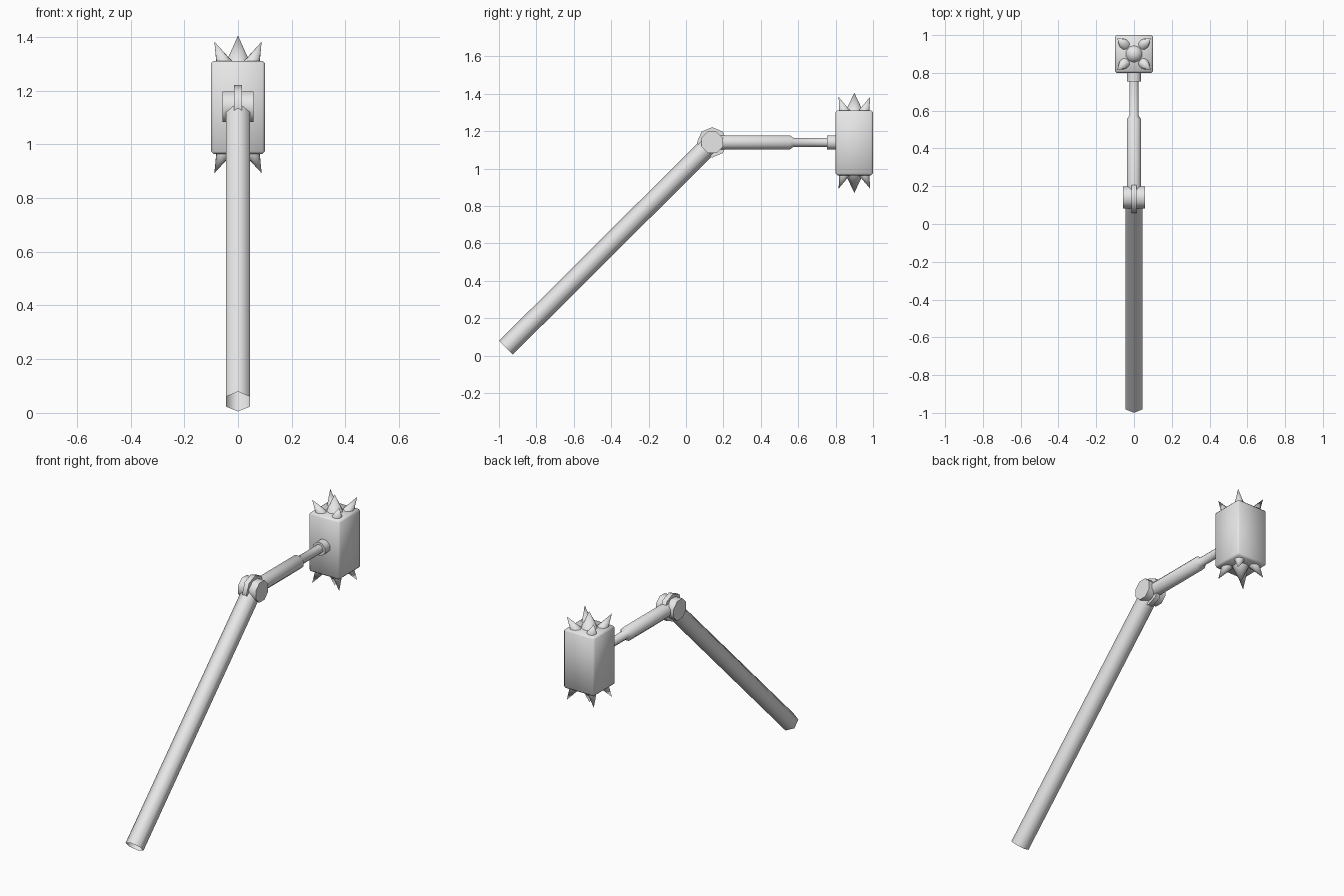
import bpy, bmesh, math
from mathutils import Vector, Matrix

if "Cube" in bpy.data.objects:
    bpy.data.objects.remove(bpy.data.objects["Cube"], do_unlink=True)

# Single plain grey
GREY = (0.8, 0.8, 0.8, 1.0)
mat = bpy.data.materials.new("light grey")
mat.use_nodes = True
mat.diffuse_color = GREY
mat.node_tree.nodes["Principled BSDF"].inputs["Base Color"].default_value = GREY


def finish(name, bm, angle=65):
    bmesh.ops.recalc_face_normals(bm, faces=bm.faces)
    me = bpy.data.meshes.new(name)
    bm.to_mesh(me)
    bm.free()
    ob = bpy.data.objects.new(name, me)
    bpy.context.collection.objects.link(ob)
    me.materials.append(mat)
    bpy.ops.object.select_all(action='DESELECT')
    ob.select_set(True)
    bpy.context.view_layer.objects.active = ob
    bpy.ops.object.shade_smooth_by_angle(angle=math.radians(angle))
    return ob


def lathe(name, start, direction, profile, sides, side_ref, turn=0.0,
          cap_start=True, cap_end=True):
    """Rings of (distance, radius) along a line; side_ref sets the first corner."""
    d = Vector(direction).normalized()
    u = Vector(side_ref)
    u = (u - d * u.dot(d)).normalized()
    v = d.cross(u)
    bm = bmesh.new()
    rings = []
    for dist, r in profile:
        c = Vector(start) + d * dist
        if r == 0:
            rings.append([bm.verts.new(c)] * sides)
            continue
        ring = []
        for i in range(sides):
            a = 2 * math.pi * i / sides + turn
            ring.append(bm.verts.new(c + (u * math.cos(a) + v * math.sin(a)) * r))
        rings.append(ring)
    for a, b in zip(rings, rings[1:]):
        for i in range(sides):
            j = (i + 1) % sides
            quad = [a[i], a[j], b[j], b[i]]
            bm.faces.new(list(dict.fromkeys(quad)))
    if cap_start:
        bm.faces.new(rings[0][::-1])
    if cap_end and profile[-1][1] > 0:
        bm.faces.new(rings[-1])
    return finish(name, bm)


JOINT = Vector((0, 0.14, 1.14))
HALF = math.pi / 8

# Long hexagonal handle, open at the lower end
foot = Vector((0, -0.963, 0.042))
top = Vector((0, 0.115, 1.115))
lathe("handle", foot, top - foot, [(0, 0.052), ((top - foot).length, 0.052)],
      6, (0, -1, 1), cap_start=False)

# Elbow: thin octagonal plate with a wider pin through it
lathe("joint_plate", JOINT - Vector((0.014, 0, 0)), (1, 0, 0),
      [(0, 0.081), (0.028, 0.081)], 8, (0, 0, 1))
lathe("joint_pin", JOINT - Vector((0.058, 0, 0)), (1, 0, 0),
      [(0, 0.062), (0.116, 0.062)], 8, (0, 0, 1), HALF)

# Stepped arm and the collar that meets the head
lathe("arm", JOINT, (0, 1, 0),
      [(0, 0.041), (0.415, 0.041), (0.435, 0.026), (0.64, 0.026)],
      8, (0, 0, 1), HALF)
lathe("collar", (0, 0.755, 1.14), (0, 1, 0), [(0, 0.041), (0.06, 0.041)],
      8, (0, 0, 1), HALF)

# Bevelled block head
HEAD = Vector((0, 0.9, 1.1375))
HALF_H = 0.1735
bm = bmesh.new()
bmesh.ops.create_cube(bm, size=1, matrix=Matrix.Translation(HEAD)
                      @ Matrix.Diagonal((0.202, 0.2, 2 * HALF_H, 1)))
bmesh.ops.bevel(bm, geom=bm.edges[:], offset=0.01, segments=1, affect='EDGES')
finish("head", bm)


# Spikes on both ends: a big central one and four leaning outwards
def spike(name, base, tip, radius):
    base, tip = Vector(base), Vector(tip)
    lathe(name, base, tip - base, [(0, radius), ((tip - base).length, 0)],
          10, (0, 1, 0.01))


for end, s in (("upper", 1), ("lower", -1)):
    z = HALF_H - 0.012
    spike(end + "_centre_spike", HEAD + Vector((0, 0, s * z)),
          HEAD + Vector((0, 0, s * 0.268)), 0.05)
    for sx, side in ((1, "left"), (-1, "right")):
        for sy, face in ((1, "back"), (-1, "front")):
            spike(f"{end}_{face}_{side}_spike",
                  HEAD + Vector((sx * 0.051, sy * 0.051, s * z)),
                  HEAD + Vector((sx * 0.088, sy * 0.084, s * 0.245)), 0.031)
